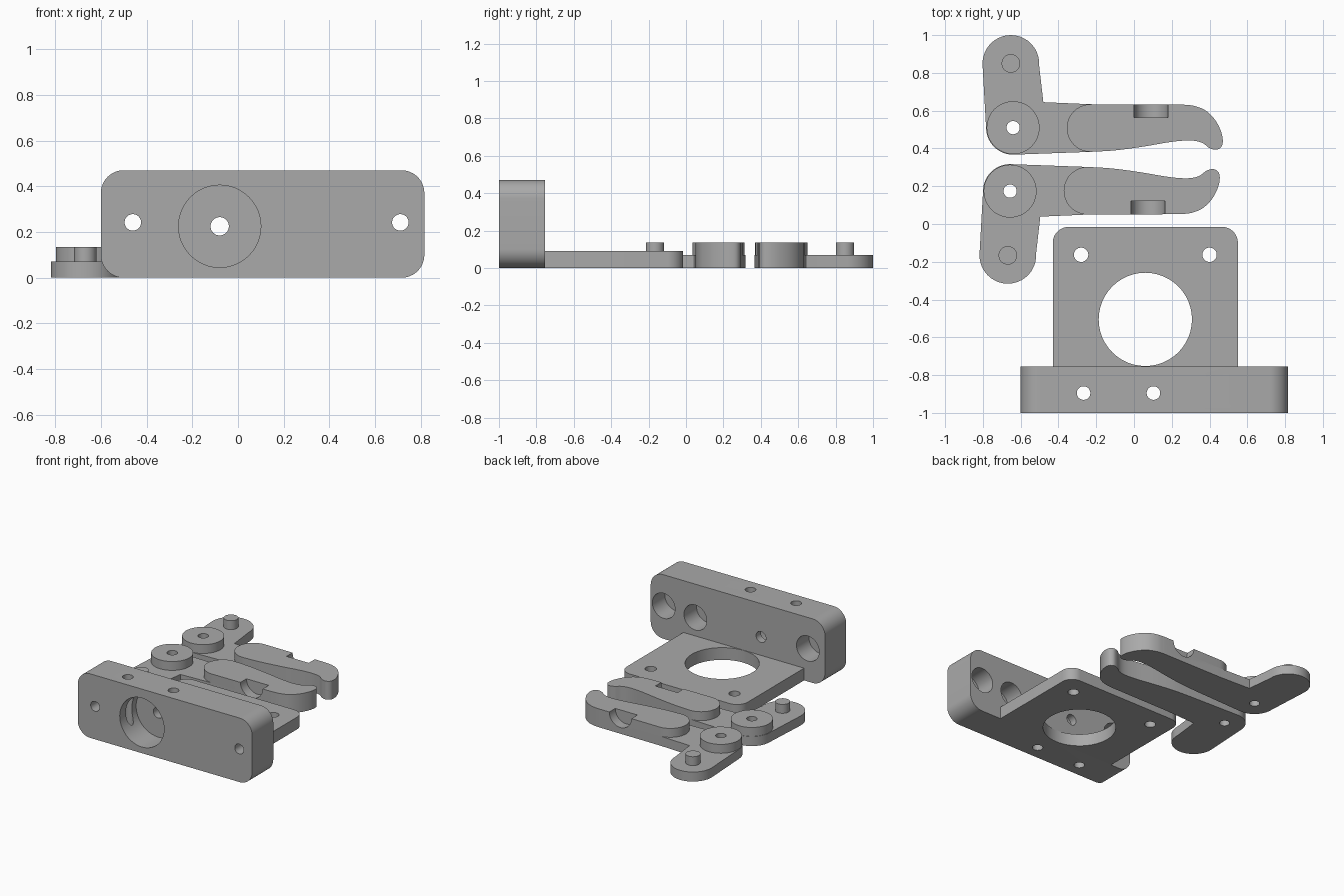
import bpy, bmesh
from math import cos, sin, pi, radians
from mathutils import Matrix, Vector

cube = bpy.data.objects.get("Cube")
if cube:
    bpy.data.objects.remove(cube)

GREY = (0.4, 0.4, 0.4, 1.0)
grey = bpy.data.materials.new("plain grey")
grey.use_nodes = True
grey.diffuse_color = GREY
grey.node_tree.nodes["Principled BSDF"].inputs["Base Color"].default_value = GREY


def arc(cx, cy, r, start, end, steps=20):
    return [(cx + r * cos(radians(start + (end - start) * i / steps)),
             cy + r * sin(radians(start + (end - start) * i / steps))) for i in range(steps + 1)]


def smooth_path(points, steps=6):
    """Catmull-Rom curve through the points."""
    p = [Vector(q) for q in [points[0]] + points + [points[-1]]]
    out = []
    for a, b, c, d in zip(p, p[1:], p[2:], p[3:]):
        for i in range(steps):
            t = i / steps
            v = 0.5 * (2 * b + (c - a) * t + (2 * a - 5 * b + 4 * c - d) * t**2
                       + (3 * b - a - 3 * c + d) * t**3)
            out.append((v.x, v.y))
    return out + [points[-1]]


def prism(name, outline, low, high, along_y=False):
    """Extrude an outline along z, or an x-z outline along y."""
    bm = bmesh.new()
    face = bm.faces.new([bm.verts.new((x, y, 0)) for x, y in outline])
    up = bmesh.ops.extrude_face_region(bm, geom=[face])["geom"]
    for v in up:
        if isinstance(v, bmesh.types.BMVert):
            v.co.z = high - low
    bmesh.ops.translate(bm, verts=bm.verts, vec=(0, 0, low))
    if along_y:
        bmesh.ops.transform(bm, verts=bm.verts, matrix=Matrix(
            ((1, 0, 0, 0), (0, 0, 1, 0), (0, 1, 0, 0), (0, 0, 0, 1))))
    bmesh.ops.recalc_face_normals(bm, faces=bm.faces)
    mesh = bpy.data.meshes.new(name)
    bm.to_mesh(mesh)
    bm.free()
    mesh.materials.append(grey)
    obj = bpy.data.objects.new(name, mesh)
    bpy.context.collection.objects.link(obj)
    return obj


def disc(name, a, b, r, low, high, along_y=False):
    return prism(name, arc(a, b, r, 0, 360, 48)[:-1], low, high, along_y)


def finish(obj, cutters=()):
    """Cut the holes, then smooth the curved walls only."""
    for c in cutters:
        c.hide_render = True
        mod = obj.modifiers.new("cut", 'BOOLEAN')
        mod.operation, mod.solver, mod.object = 'DIFFERENCE', 'EXACT', c
    graph = bpy.context.evaluated_depsgraph_get()
    graph.update()
    mesh = bpy.data.meshes.new_from_object(obj.evaluated_get(graph))
    obj.modifiers.clear()
    obj.data = mesh
    for c in cutters:
        bpy.data.objects.remove(c)
    mesh.polygons.foreach_set("use_smooth", [True] * len(mesh.polygons))
    mesh.set_sharp_from_angle(angle=radians(30))


# Upright block with rounded corners
L, R, TOP, C = -0.60, 0.815, 0.47, 0.1
block = prism("mount_block",
              arc(R - C, C, C, -90, 0, 12) + arc(R - C, TOP - C, C, 0, 90, 12)
              + arc(L + C, TOP - C, C, 90, 180, 12) + arc(L + C, C, C, 180, 270, 12),
              -1, -0.755, True)
cuts = [disc("bore", -0.08, 0.225, 0.18, -1.1, -0.81, True),
        disc("axle_hole", -0.08, 0.225, 0.04, -1.1, -0.6, True),
        disc("back_pocket", 0.453, 0.225, 0.092, -0.9, -0.6, True)]
for x in (-0.46, 0.71):
    cuts.append(disc("bolt_hole", x, 0.242, 0.036, -1.1, -0.6, True))
    cuts.append(disc("bolt_recess", x, 0.242, 0.092, -0.9, -0.6, True))
for x in (-0.267, 0.103):
    cuts.append(disc("clamp_hole", x, -0.895, 0.036, -0.1, 0.6))
finish(block, cuts)

# Flat base plate with a large opening
plate = prism("base_plate",
              [(-0.43, -0.755), (0.55, -0.755)] + arc(0.465, -0.1, 0.085, 0, 90, 12)
              + arc(-0.345, -0.1, 0.085, 90, 180, 12), 0, 0.09)
finish(plate, [disc("opening", 0.06, -0.505, 0.247, -0.1, 0.2)]
       + [disc("plate_hole", x, -0.163, 0.038, -0.1, 0.2) for x in (-0.28, 0.40)])

# Gripper fingers: an arm, a raised pad, a pivot boss and a pin
jaw = smooth_path([(-0.23, 0.382), (-0.1, 0.39), (0.05, 0.41), (0.2, 0.435), (0.3, 0.442),
                   (0.36, 0.43), (0.40, 0.402), (0.44, 0.394), (0.468, 0.42), (0.464, 0.48),
                   (0.43, 0.55), (0.38, 0.6), (0.32, 0.625), (0.26, 0.632)]) + [(-0.23, 0.634)]
arm_outline = (jaw + [(-0.48, 0.645)] + arc(-0.652, 0.85, 0.15, -4, 184)
               + arc(-0.64, 0.51, 0.143, 184, 270))
pad_outline = jaw + arc(-0.23, 0.508, 0.126, 90, 270)[1:-1]
MID, HIGH = 0.07, 0.135


def finger(side, place):
    def put(outline):
        return [place(x, y) for x, y in outline]

    def notch():
        return disc("notch", place(0.09, 0)[0], HIGH, 0.09,
                    *sorted((place(0, 0.563)[1], place(0, 0.7)[1])), True)

    def pivot_hole():
        return disc("pivot_hole", *place(-0.64, 0.51), 0.035, -0.1, 0.3)

    finish(prism(side + "_finger_arm", put(arm_outline), 0, MID), [notch(), pivot_hole()])
    finish(prism(side + "_finger_pad", put(pad_outline), MID, HIGH), [notch()])
    finish(disc(side + "_pivot_boss", *place(-0.64, 0.51), 0.14, MID, HIGH), [pivot_hole()])
    finish(disc(side + "_finger_pin", *place(-0.652, 0.85), 0.049, MID, HIGH))


finger("rear", lambda x, y: (x, y))
finger("front", lambda x, y: (x - 0.016, 0.684 - y))
